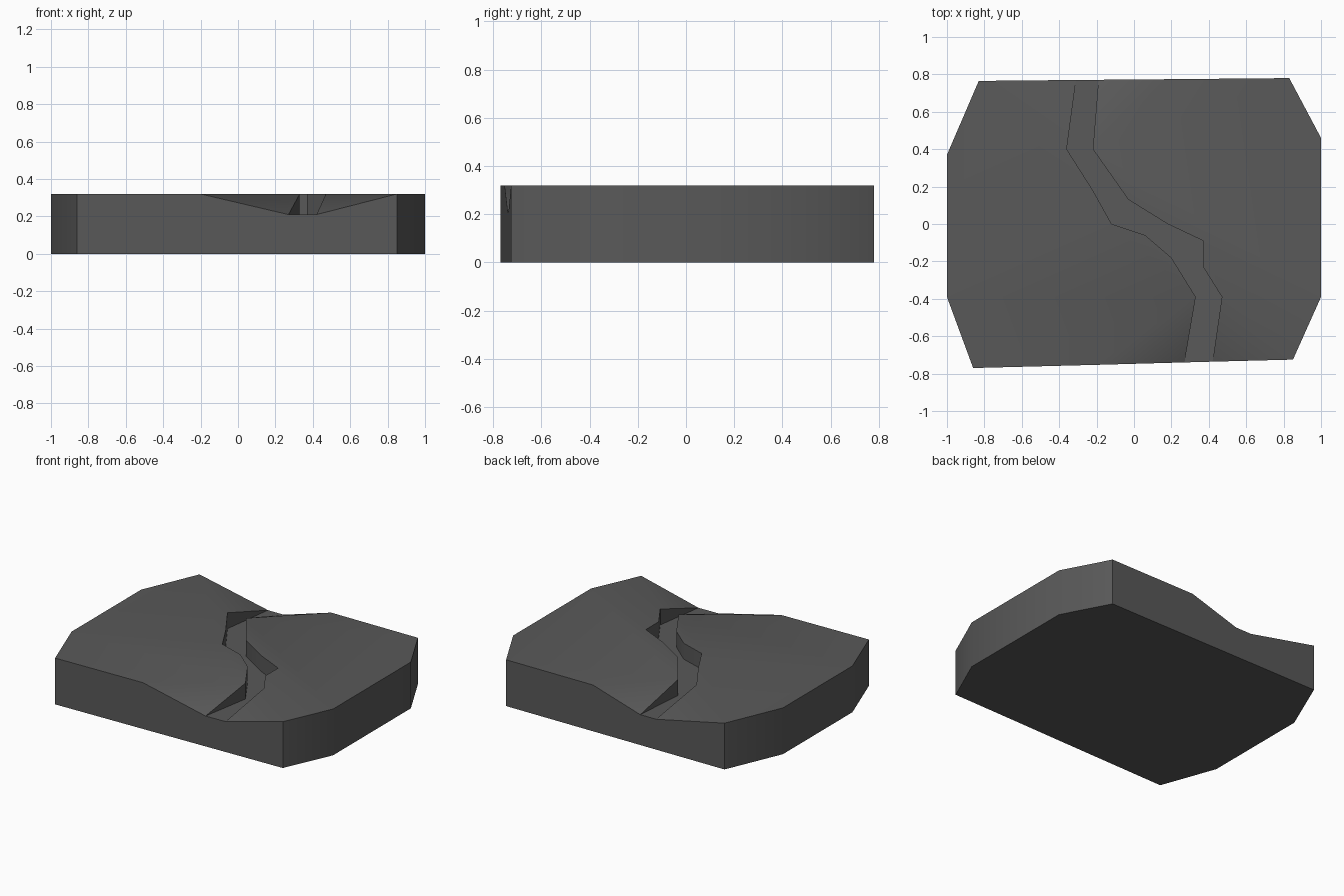
import bpy, bmesh, math

cube = bpy.data.objects.get("Cube")
if cube:
    bpy.data.objects.remove(cube, do_unlink=True)

TOP, BED = 0.32, 0.21

stone = bpy.data.materials.new("dark_grey_stone")
stone.use_nodes = True
grey = (0.1, 0.1, 0.1, 1)
stone.diffuse_color = grey
stone.node_tree.nodes["Principled BSDF"].inputs["Base Color"].default_value = grey
stone.node_tree.nodes["Principled BSDF"].inputs["Roughness"].default_value = 0.8

# Channel banks, listed from the front end to the back end
left_bank = [(0.27, -0.74), (0.33, -0.39), (0.2, -0.18), (0.06, -0.06),
             (-0.12, 0), (-0.22, 0.18), (-0.36, 0.4), (-0.31, 0.77)]
right_bank = [(0.42, -0.736), (0.47, -0.39), (0.37, -0.23), (0.37, -0.09),
              (0.18, 0), (-0.03, 0.13), (-0.22, 0.4), (-0.19, 0.771)]
# Outer rim on each side, from the front channel mouth round to the back one;
# the first and last points are where the ground starts to dip to the mouth
left_rim = [(-0.2, -0.753), (-0.86, -0.77), (-1, -0.39), (-1, 0.37), (-0.83, 0.765)]
right_rim = [(0.85, -0.725), (1, -0.39), (1, 0.46), (0.83, 0.78), (0.17, 0.774)]

bm = bmesh.new()
cache = {}


def vert(p, z):
    key = (*p, z)
    if key not in cache:
        cache[key] = bm.verts.new(key)
    return cache[key]


def face(verts):
    unique = list(dict.fromkeys(verts))
    if len(unique) > 2:
        bm.faces.new(unique)


def lift(bank):
    """Bank crest: high along the middle, down to the bed at both mouths."""
    ends = (0, len(bank) - 1)
    return [vert(p, BED if i in ends else TOP) for i, p in enumerate(bank)]


for bank, rim in ((left_bank, left_rim), (right_bank, right_rim)):
    crest = lift(bank)
    bed = [vert(p, BED) for p in bank]
    edge = [vert(p, TOP) for p in rim]
    # Flat ground, then a sloping triangle at each mouth
    face(edge + crest[-2:0:-1])
    face([edge[0], crest[0], crest[1]])
    face([edge[-1], crest[-1], crest[-2]])
    # Upright channel walls
    for i in range(len(bank) - 1):
        face([bed[i], bed[i + 1], crest[i + 1], crest[i]])

# Channel bed
for i in range(len(left_bank) - 1):
    face([vert(left_bank[i], BED), vert(right_bank[i], BED),
          vert(right_bank[i + 1], BED), vert(left_bank[i + 1], BED)])

# Outer sides and underside
ring = [(p, TOP) for p in right_rim]
ring += [(right_bank[-1], BED), (left_bank[-1], BED)]
ring += [(p, TOP) for p in reversed(left_rim)]
ring += [(left_bank[0], BED), (right_bank[0], BED)]
for (p, pz), (q, qz) in zip(ring, ring[1:] + ring[:1]):
    face([vert(p, 0), vert(q, 0), vert(q, qz), vert(p, pz)])
face([vert(p, 0) for p, z in reversed(ring)])

bmesh.ops.recalc_face_normals(bm, faces=bm.faces)
mesh = bpy.data.meshes.new("channel_ground_slab")
bm.to_mesh(mesh)
bm.free()
mesh.materials.append(stone)
slab = bpy.data.objects.new("channel_ground_slab", mesh)
bpy.context.collection.objects.link(slab)

bpy.ops.object.select_all(action="DESELECT")
slab.select_set(True)
bpy.context.view_layer.objects.active = slab
bpy.ops.object.shade_smooth_by_angle(angle=math.radians(30))
